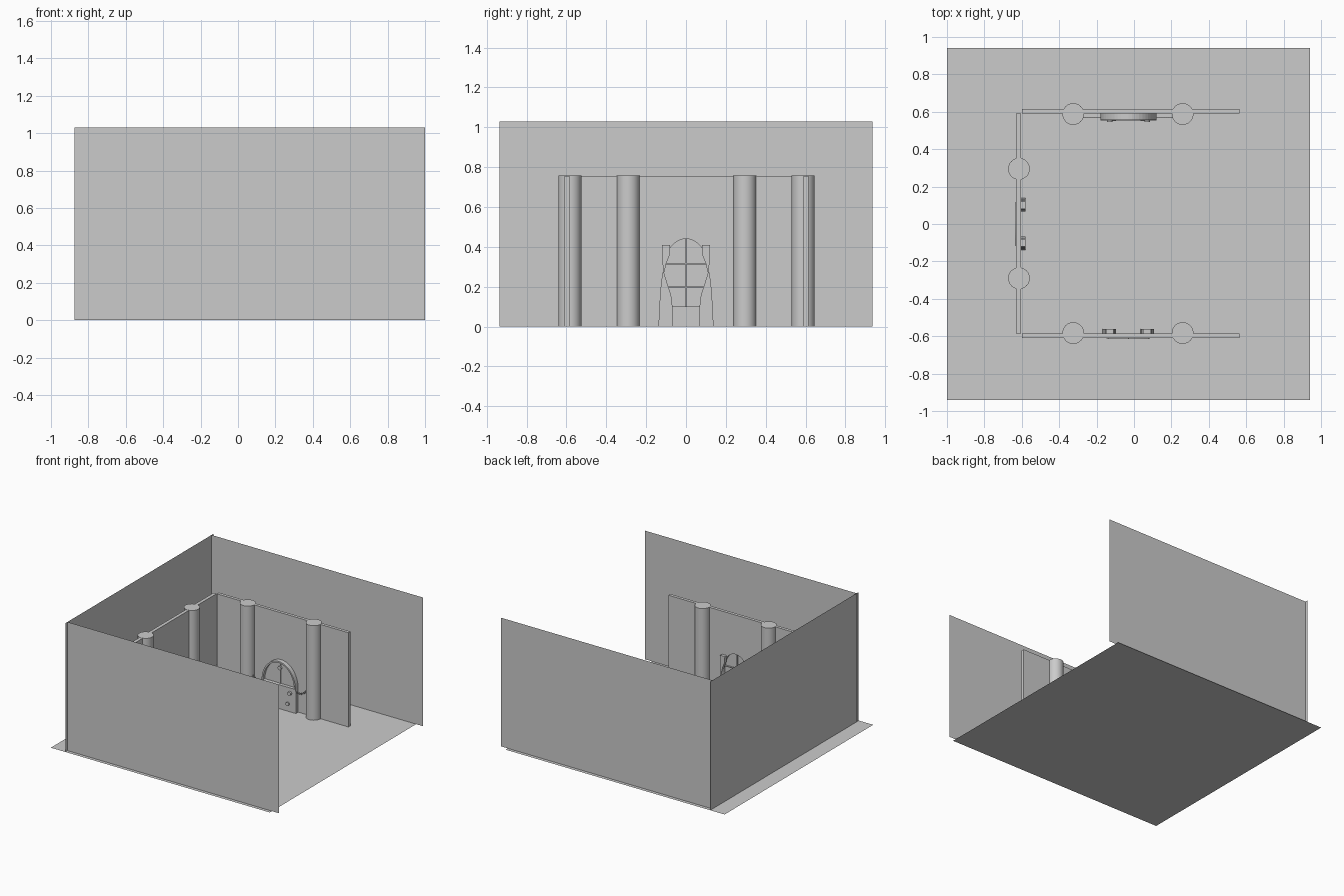
import bpy, math
from mathutils import Matrix, Vector

if "Cube" in bpy.data.objects:
    bpy.data.objects.remove(bpy.data.objects["Cube"])


def mesh(name, verts, faces, mat=Matrix()):
    me = bpy.data.meshes.new(name)
    me.from_pydata([mat @ Vector(v) for v in verts], [], faces)
    me.update()
    ob = bpy.data.objects.new(name, me)
    bpy.context.collection.objects.link(ob)
    return ob


def prism(name, pts, d0, d1, mat=Matrix()):
    """Extrude an (x, z) outline between depths d0 and d1 along y."""
    # Keep the outline anticlockwise so that the faces point outwards
    area = sum(a[0] * b[1] - b[0] * a[1] for a, b in zip(pts, pts[1:] + pts[:1]))
    if area < 0:
        pts = pts[::-1]
    n = len(pts)
    verts = [(x, d0, z) for x, z in pts] + [(x, d1, z) for x, z in pts]
    faces = [tuple(range(n)), tuple(range(2 * n - 1, n - 1, -1))]
    faces += [((i + 1) % n, i, i + n, (i + 1) % n + n) for i in range(n)]
    return mesh(name, verts, faces, mat)


def box(name, x0, x1, y0, y1, z0, z1, mat=Matrix()):
    return prism(name, [(x0, z0), (x1, z0), (x1, z1), (x0, z1)], y0, y1, mat)


def smooth(ob):
    bpy.ops.object.select_all(action='DESELECT')
    bpy.context.view_layer.objects.active = ob
    ob.select_set(True)
    bpy.ops.object.shade_smooth_by_angle()


def arc(w, h, z, n=24):
    """Half ellipse from right to left, standing at height z."""
    return [(w * math.cos(math.pi * i / n), z + h * math.sin(math.pi * i / n))
            for i in range(n + 1)]


# Floor and paper-thin outer walls
mesh("floor", [(-1, -.94, 0), (.94, -.94, 0), (.94, .94, 0), (-1, .94, 0)], [(0, 1, 2, 3)])
for name, y in (("outer_wall_front", -.912), ("outer_wall_back", .912)):
    mesh(name, [(-.875, y, 0), (1, y, 0), (1, y, 1.03), (-.875, y, 1.03)], [(0, 1, 2, 3)])
x = -.873
mesh("outer_wall_left", [(x, -.937, 0), (x, .937, 0), (x, .937, 1.03), (x, -.937, 1.03)], [(0, 1, 2, 3)])

# Inner room walls
box("inner_wall_back", -.60, .565, .59, .615, 0, .755)
front_wall = box("inner_wall_front", -.60, .565, -.61, -.585, 0, .755)
left_wall = box("inner_wall_left", -.63, -.603, -.585, .59, 0, .755)

# Round columns
for cx, cy in ((-.325, .588), (.26, .588), (-.325, -.583), (.26, -.583), (-.615, .295), (-.615, -.29)):
    bpy.ops.mesh.primitive_cylinder_add(vertices=32, radius=.058, depth=.757, location=(cx, cy, .3785))
    col = bpy.context.object
    col.name = "column"
    smooth(col)


def window(wall, mat):
    """Arched window with tied curtains; local -y faces the room, wall face at y = 0."""
    pts = [(-.11, .10), (.11, .10)] + arc(.11, .15, .29)
    cutter = prism("window_cutter", pts, -.02, .06, mat)
    cutter.hide_render = True
    cutter.hide_viewport = True
    cut = wall.modifiers.new("opening", 'BOOLEAN')
    cut.object = cutter
    cut.solver = 'EXACT'
    prism("window_pane", [(x * 1.06, z) for x, z in pts], .026, .030, mat)
    box("window_mullion", -.003, .003, .014, .027, .10, .438, mat)
    for z in (.197, .315):
        box("window_bar", -.108, .108, .014, .027, z - .003, z + .003, mat)
    half = [(.066, 0), (.138, 0), (.134, .10), (.124, .24), (.112, .28), (.117, .34), (.120, .41),
            (.079, .41), (.082, .36), (.104, .315), (.112, .27), (.094, .215), (.075, .16), (.067, .09)]
    half = [(.066, 0), (.138, 0), (.134, .10), (.125, .22), (.115, .28), (.119, .35), (.120, .41),
            (.079, .41), (.082, .36), (.098, .32), (.110, .27), (.094, .215), (.075, .16), (.067, .09)]
    for s in (1, -1):
        prism("curtain", [(s * a, b) for a, b in half], -.024, .001, mat)


# Left window looks to +x, front window looks to +y
window(left_wall, Matrix.Translation((-.603, 0, 0)) @ Matrix.Rotation(math.radians(90), 4, 'Z'))
window(front_wall, Matrix.Translation((-.03, -.585, 0)) @ Matrix.Rotation(math.radians(180), 4, 'Z'))

# Arched feature on the back wall
at = Matrix.Translation((-.03, .59, 0))
outer, inner = arc(.15, .19, .19), arc(.138, .178, .19)
prism("arch_frame", outer + inner[::-1], -.035, 0, at)
prism("arch_panel", inner, -.010, 0, at)
box("arch_centre_bar", -.004, .004, -.018, 0, .19, .365, at)
box("lower_panel", -.15, .15, -.03, 0, 0, .19, at)
box("lower_panel_ledge", -.15, .15, -.036, 0, .175, .195, at)
box("lower_panel_seam", -.003, .003, -.034, 0, 0, .18, at)

# Round bosses
for bx, bz, depth in ((0, .32, .025), (-.10, .15, .045), (.10, .15, .045), (-.08, .06, .04), (.08, .06, .04)):
    bpy.ops.mesh.primitive_cylinder_add(vertices=20, radius=.015, depth=depth,
                                        location=(-.03 + bx, .59 - depth / 2, bz),
                                        rotation=(math.pi / 2, 0, 0))
    bpy.context.object.name = "boss"
    smooth(bpy.context.object)

# Sagging chains from the arch to the columns
for s in (1, -1):
    for i in range(8):
        t = i / 7
        bpy.ops.mesh.primitive_torus_add(
            major_segments=12, minor_segments=6, major_radius=.006, minor_radius=.0015,
            location=(-.03 + s * (.150 + .085 * t), .571, .165 + .03 * t - .06 * t * (1 - t)),
            rotation=(math.pi / 2, 0, 0))
        bpy.context.object.name = "chain_link"
        smooth(bpy.context.object)
